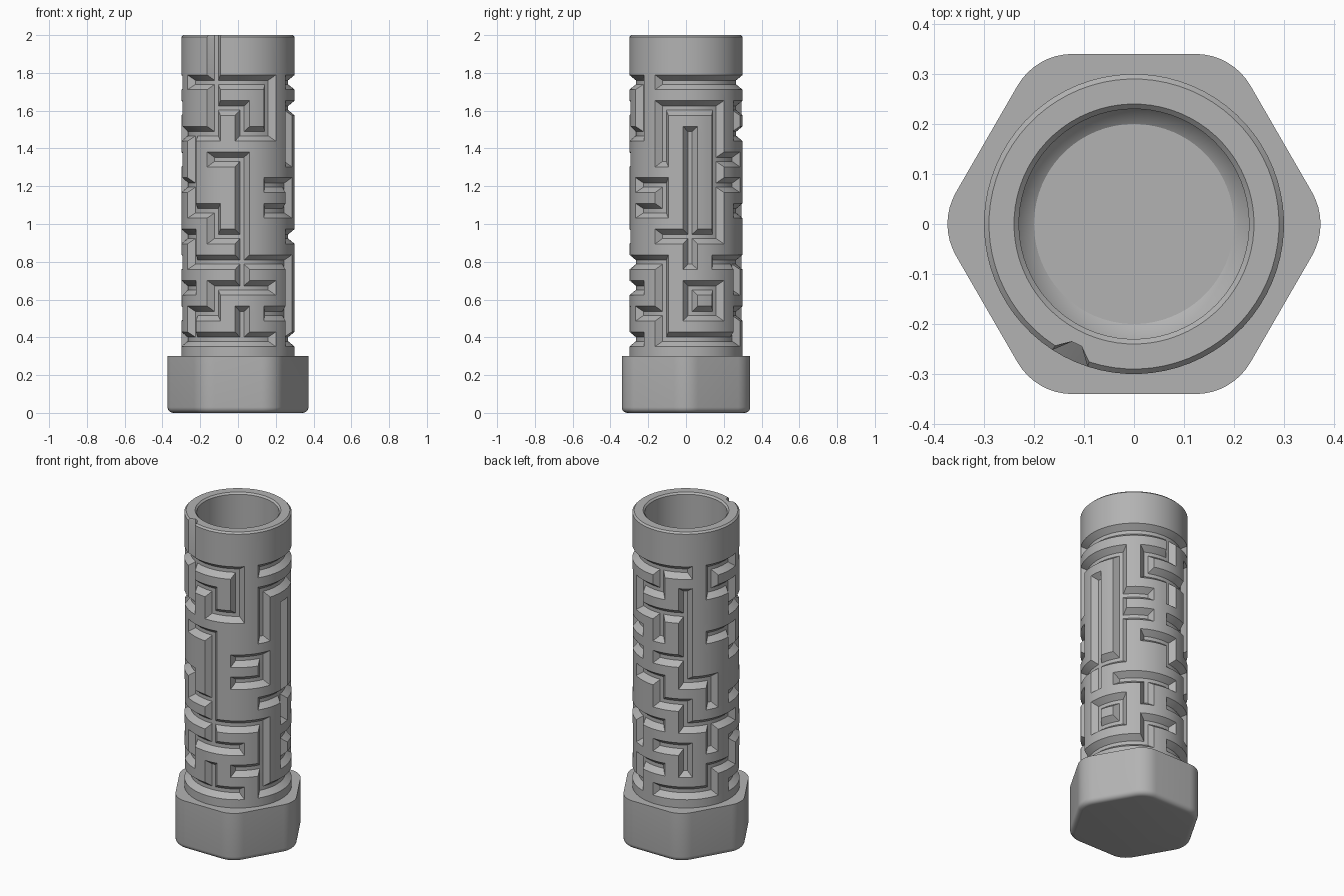
import bpy, bmesh, math

cube = bpy.data.objects.get("Cube")
if cube:
    bpy.data.objects.remove(cube, do_unlink=True)

grey = bpy.data.materials.new("plain grey")
grey.use_nodes = True
colour = (0.45, 0.45, 0.45, 1)
grey.diffuse_color = colour
grey.node_tree.nodes["Principled BSDF"].inputs["Base Color"].default_value = colour


def finish(bm, name, angle):
    mesh = bpy.data.meshes.new(name)
    bm.to_mesh(mesh)
    bm.free()
    mesh.materials.append(grey)
    ob = bpy.data.objects.new(name, mesh)
    bpy.context.collection.objects.link(ob)
    bpy.ops.object.select_all(action='DESELECT')
    ob.select_set(True)
    bpy.context.view_layer.objects.active = ob
    bpy.ops.object.shade_smooth_by_angle(angle=math.radians(angle))


# Maze plan: "=" marks a groove between neighbouring nodes around the tube
ACROSS = ["==.=====.=.=",
          "=..==.=..=..",
          ".=....==..==",
          "=....=...=..",
          "..=..=.=..=.",
          "..=...=.=..=",
          "=..==..=..=.",
          "===..==.==.=",
          "==..=..=..=.",
          "..=.=.=..=.=",
          "==.===.==.=="]
# ... and between one row and the next one below
DOWN = ["=.=....=.=..",
        "====.==.=.=.",
        "...===.==..=",
        ".=..==..=.==",
        ".=.===..=..=",
        "==..==.=.=..",
        ".=..=...=..=",
        ".=.=..=..=..",
        "=..===..=.=.",
        ".=.=..=..=.="]
COLS, ROWS = len(ACROSS[0]), len(ACROSS)
TOP_ROW, PITCH = 1.75, 0.136
OUTER, FLOOR = 0.3, 0.266
WIDE, NARROW = 0.039, 0.011      # groove half widths at the rim and the floor


def across(r, k):
    return ACROSS[r][k % COLS] == "="


def down(r, k):
    if r < 0:
        return k == 0            # entry slot
    return r < ROWS - 1 and DOWN[r][k] == "="


def is_deep(r, k, du, dv):
    u, v = abs(du), abs(dv)
    if u == 1 and v == 1:
        return across(r, k) or across(r, k - 1) or down(r, k) or down(r - 1, k)
    if u == 1 and v == 2:
        return down(r, k) if dv > 0 else down(r - 1, k)
    if u >= 2 and v == 1:
        return across(r, k) if du > 0 else across(r, k - 1)
    return False


# Angular stations: groove rim, floor, floor, rim, then the middle of the ridge
step = 2 * math.pi / COLS
rim = WIDE / OUTER
stations = []
for k in range(COLS):
    centre = math.radians(-25.5) + k * step
    gap = step - 2 * rim
    for du, off in ((-2, -rim), (-1, -NARROW / FLOOR), (1, NARROW / FLOOR), (2, rim),
                    (3, rim + gap / 3), (3, rim + gap * 2 / 3)):
        stations.append((k, du, centre + off))

# Rings: up the bore, over the lip, down the maze
rings = [(0.1, r, None, 0) for r in (0.2,)]
rings += [(0.11, 0.215, None, 0), (0.13, 0.23, None, 0), (1.99, 0.23, None, 0),
          (2.0, 0.24, None, 0), (2.0, 0.29, 0, -2), (1.99, OUTER, 0, -2)]
rings[-2:] = [(z, r, -1, 2) for z, r, _, _ in rings[-2:]]
for r in range(ROWS):
    for dv, off in ((-2, -WIDE), (-1, -NARROW), (1, NARROW), (2, WIDE)):
        rings.append((TOP_ROW - r * PITCH - off, OUTER, r, dv))
rings.append((0.29, OUTER, None, 0))

bm = bmesh.new()
grid = []
for z, radius, row, dv in rings:
    line = []
    for k, du, a in stations:
        deep = False
        if row == -1:
            deep = k == 0 and abs(du) == 1
        elif row is not None:
            deep = is_deep(row, k, du, dv)
        rad = FLOOR if deep else radius
        line.append(bm.verts.new((rad * math.sin(a), -rad * math.cos(a), z)))
    grid.append(line)
bm.faces.new(grid[0])
n = len(stations)
for i in range(len(rings) - 1):
    dv0, dv1 = rings[i][3], rings[i + 1][3]
    for j in range(n):
        j2 = (j + 1) % n
        a, b, c, d = grid[i][j], grid[i][j2], grid[i + 1][j2], grid[i + 1][j]
        du0, du1 = stations[j][1], stations[j2][1]
        sides = (du0, du1) in ((-2, -1), (1, 2)) and (dv0, dv1) in ((-2, -1), (1, 2))
        if not sides:
            bm.faces.new((a, d, c, b))
        elif (du0 < 0) == (dv0 < 0):      # mitre along the groove corner
            bm.faces.new((a, d, c))
            bm.faces.new((a, c, b))
        else:
            bm.faces.new((a, d, b))
            bm.faces.new((d, c, b))
finish(bm, "maze_tube", 25)

# Hexagonal foot with rounded corners and a rounded lower edge
CORNER, CORNER_CENTRE, ARC, FILLET = 0.127, 0.246, 8, 0.03


def hex_ring(bm, z, inset):
    ring = []
    for side in range(6):
        base = side * math.pi / 3
        for s in range(ARC + 1):
            a = base + math.pi / 3 * (s / ARC - 0.5)
            ring.append(bm.verts.new((
                CORNER_CENTRE * math.cos(base) + (CORNER - inset) * math.cos(a),
                CORNER_CENTRE * math.sin(base) + (CORNER - inset) * math.sin(a), z)))
    return ring


bm = bmesh.new()
loops = []
for s in range(6):
    t = s / 5 * math.pi / 2
    loops.append(hex_ring(bm, FILLET * (1 - math.sin(t)), FILLET * (1 - math.cos(t))))
loops.reverse()                  # top of the fillet first
loops.insert(0, hex_ring(bm, 0.3, 0))
loops.sort(key=lambda ring: -ring[0].co.z)
inner = []
for v in loops[0]:
    flat = v.co.xy.normalized() * 0.285
    inner.append(bm.verts.new((flat.x, flat.y, 0.3)))
loops.insert(0, inner)
for upper, lower in zip(loops, loops[1:]):
    for j in range(len(upper)):
        j2 = (j + 1) % len(upper)
        bm.faces.new((upper[j], lower[j], lower[j2], upper[j2]))
bm.faces.new(list(reversed(loops[-1])))
finish(bm, "hex_foot", 30)
